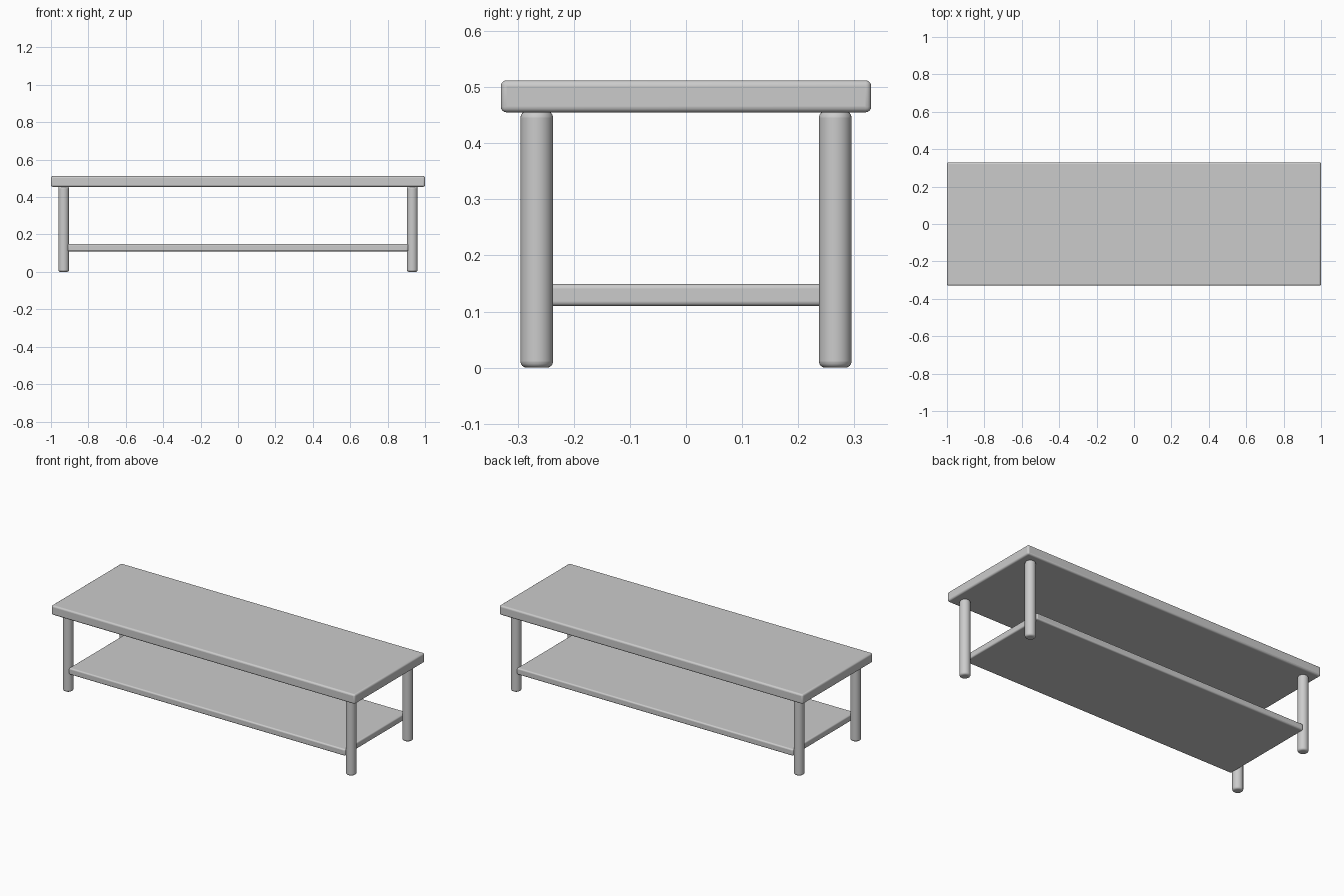
import bpy

if "Cube" in bpy.data.objects:
    bpy.data.objects.remove(bpy.data.objects["Cube"])


def finish(obj, name, width):
    obj.name = name
    bpy.ops.object.transform_apply(location=False, rotation=False, scale=True)
    bev = obj.modifiers.new("rounded_edges", 'BEVEL')
    bev.width = width
    bev.segments = 4
    bev.limit_method = 'ANGLE'
    bev.angle_limit = 0.8
    bpy.ops.object.shade_smooth_by_angle()


def board(name, size, z0, z1, width):
    bpy.ops.mesh.primitive_cube_add(size=1, location=(0, 0, (z0 + z1) / 2))
    obj = bpy.context.object
    obj.scale = (size[0], size[1], z1 - z0)
    finish(obj, name, width)


def leg(name, x, y, radius=0.029, height=0.457):
    bpy.ops.mesh.primitive_cylinder_add(vertices=48, radius=radius, depth=height,
                                        location=(x, y, height / 2))
    finish(bpy.context.object, name, 0.011)


# Top and lower shelf
board("table_top", (2.0, 0.66), 0.455, 0.512, 0.010)
board("lower_shelf", (1.82, 0.588), 0.110, 0.149, 0.008)

# Four round legs
for side, x in (("left", -0.932), ("right", 0.932)):
    for end, y in (("front", -0.266), ("back", 0.266)):
        leg(f"{end}_{side}_leg", x, y)
